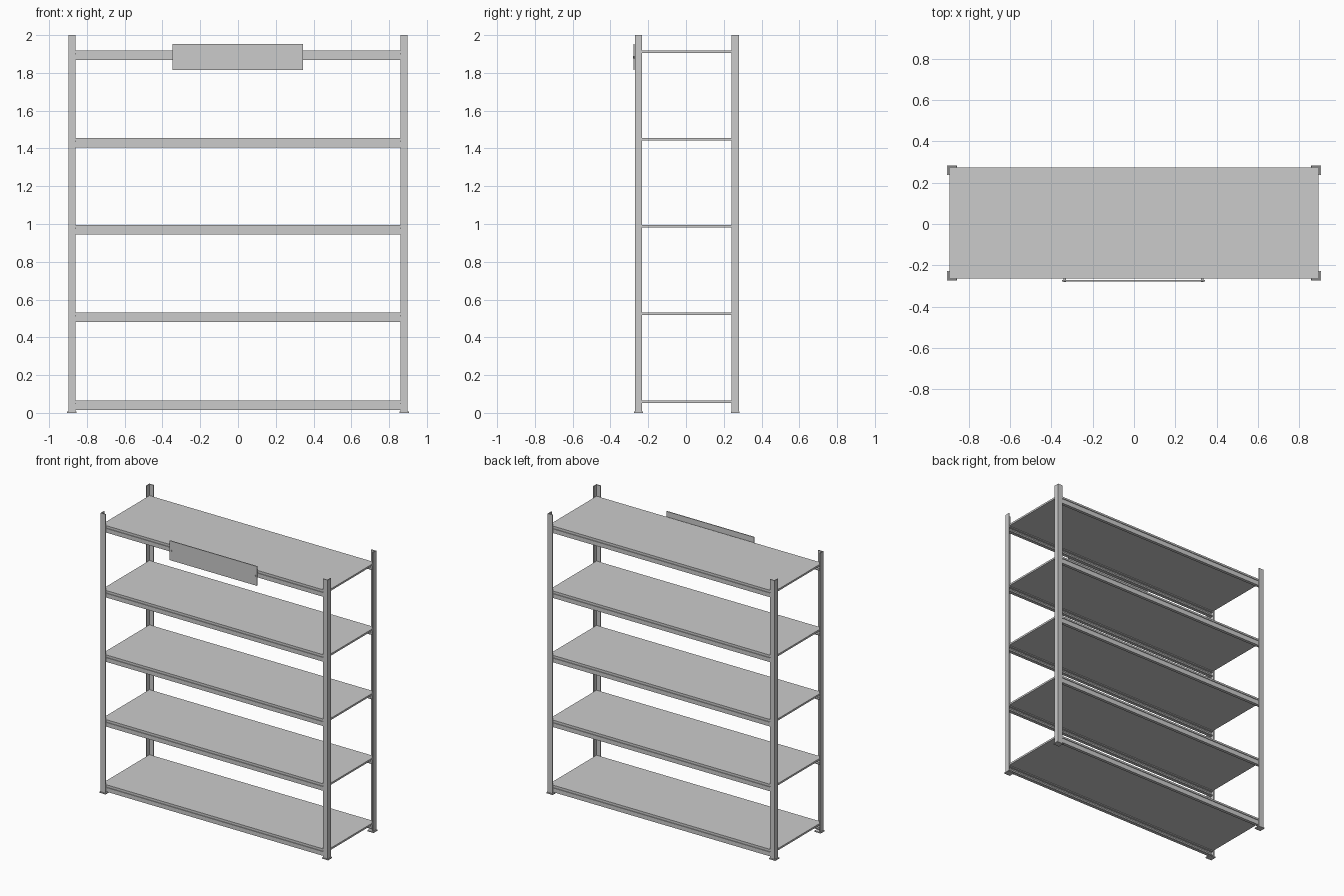
import bpy
import bmesh

cube = bpy.data.objects.get("Cube")
if cube:
    bpy.data.objects.remove(cube, do_unlink=True)

steel = bpy.data.materials.new("grey steel")
steel.use_nodes = True
GREY = (0.6, 0.6, 0.6, 1)
steel.diffuse_color = GREY
steel.node_tree.nodes["Principled BSDF"].inputs["Base Color"].default_value = GREY

# Main dimensions
MID_Y = 0.005      # middle of the frame in depth
HALF_X = 0.898     # outer post faces
HALF_Y = 0.275
LEG = 0.038        # width of each angle flange
WALL = 0.006
SHELF_TOPS = (0.066, 0.531, 0.994, 1.454, 1.918)


def finish(name, bm):
    bmesh.ops.recalc_face_normals(bm, faces=bm.faces)
    mesh = bpy.data.meshes.new(name)
    bm.to_mesh(mesh)
    bm.free()
    mesh.materials.append(steel)
    obj = bpy.data.objects.new(name, mesh)
    bpy.context.collection.objects.link(obj)
    return obj


def extrude(name, points, direction):
    """Solid made by sweeping a closed outline along a vector."""
    bm = bmesh.new()
    face = bm.faces.new([bm.verts.new(p) for p in points])
    moved = bmesh.ops.extrude_face_region(bm, geom=[face])["geom"]
    verts = [v for v in moved if isinstance(v, bmesh.types.BMVert)]
    bmesh.ops.translate(bm, vec=direction, verts=verts)
    # Keep the starting cap so the solid is closed
    if not face.is_valid:
        bmesh.ops.holes_fill(bm, edges=bm.edges)
    return finish(name, bm)


def box(name, x0, x1, y0, y1, z0, z1):
    outline = [(x0, y0, z0), (x1, y0, z0), (x1, y1, z0), (x0, y1, z0)]
    return extrude(name, outline, (0, 0, z1 - z0))


# Corner posts: L-shaped angles standing on small foot plates
angle = [(0, 0), (LEG, 0), (LEG, WALL), (WALL, WALL), (WALL, LEG), (0, LEG)]
for side, sx in (("right", -1), ("left", 1)):
    for end, sy in (("front", -1), ("back", 1)):
        outline = [(sx * (HALF_X - u), MID_Y + sy * (HALF_Y - v), 0.003)
                   for u, v in angle]
        extrude(f"{end}_{side}_post", outline, (0, 0, 1.997))
        xs = sorted((sx * (HALF_X + 0.007), sx * (HALF_X - LEG - 0.004)))
        ys = sorted((MID_Y + sy * (HALF_Y + 0.004),
                     MID_Y + sy * (HALF_Y - LEG - 0.004)))
        box(f"{end}_{side}_foot", *xs, *ys, 0, 0.007)

# Stepped beam section: (distance inward, height below the shelf top)
beam = [(0, -0.05), (0, -0.02), (0.005, -0.02), (0.005, -0.013),
        (0.026, -0.013), (0.026, -0.019), (0.011, -0.019),
        (0.006, -0.025), (0.006, -0.044), (0.022, -0.044), (0.022, -0.05)]
inner_x = HALF_X - WALL
inner_y = HALF_Y - WALL

# Shelves, each carried by a front and a back beam
for n, top in enumerate(SHELF_TOPS, 1):
    box(f"shelf_{n}", -inner_x, inner_x, MID_Y - inner_y, MID_Y + inner_y,
        top - 0.013, top)
    for end, sy in (("front", -1), ("back", 1)):
        outline = [(-inner_x, MID_Y + sy * (inner_y - u), top + h)
                   for u, h in beam]
        extrude(f"{end}_beam_{n}", outline, (2 * inner_x, 0, 0))

# Header plate on the top front beam, with a rivet near each end
box("header_plate", -0.348, 0.344, -0.278, -0.272, 1.814, 1.953)
for side, x in (("right", -0.334), ("left", 0.330)):
    bpy.ops.mesh.primitive_cylinder_add(vertices=12, radius=0.006, depth=0.018,
                                        location=(x, -0.272, 1.883),
                                        rotation=(1.5708, 0, 0))
    rivet = bpy.context.object
    rivet.name = f"{side}_rivet"
    rivet.data.materials.append(steel)
